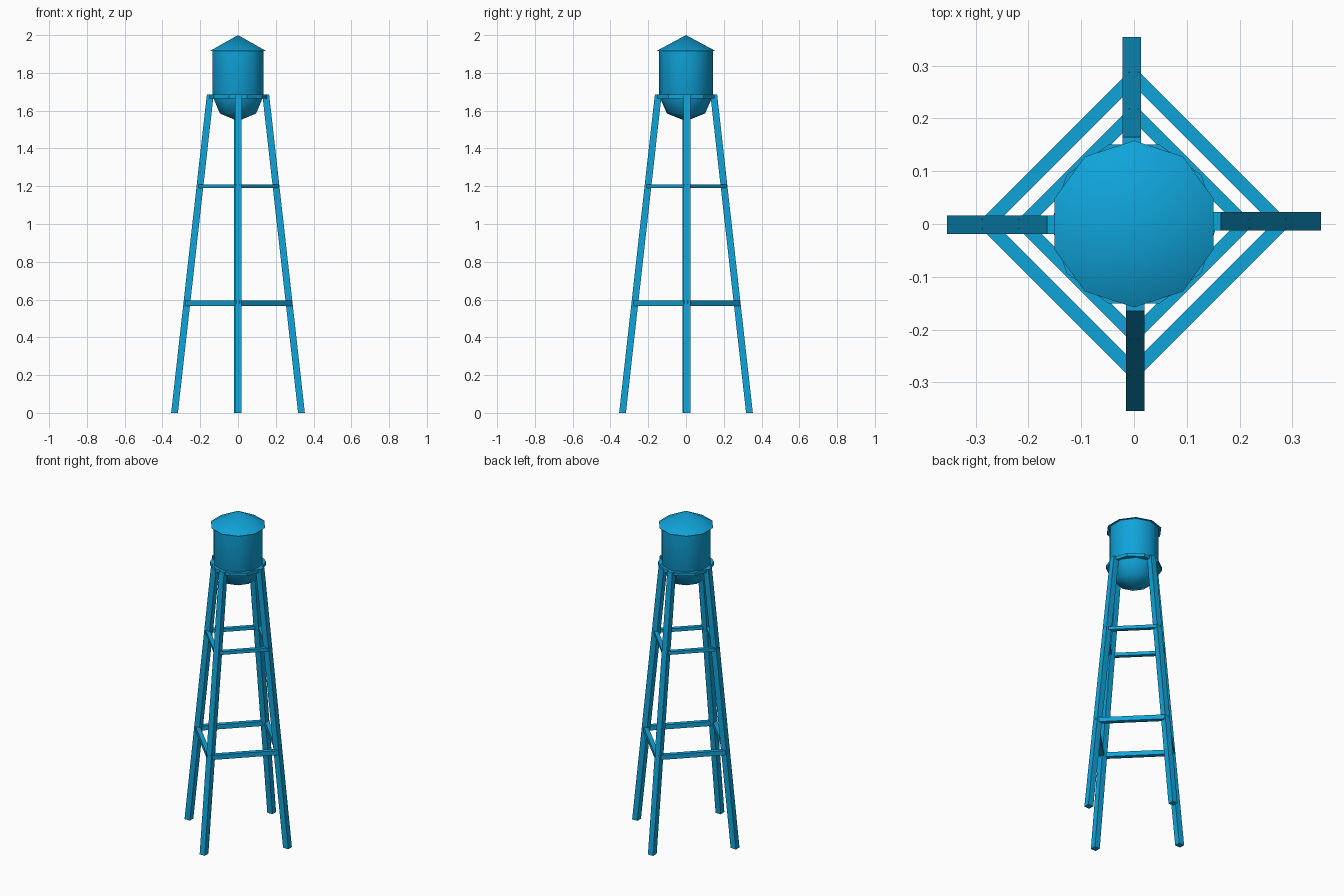
import bpy
import bmesh
from math import radians, pi, cos, sin
from mathutils import Matrix, Vector

cube = bpy.data.objects.get("Cube")
if cube:
    bpy.data.objects.remove(cube)

paint = bpy.data.materials.new("blue paint")
paint.use_nodes = True
BLUE = (0.005, 0.37, 0.70, 1.0)
paint.diffuse_color = BLUE
paint.node_tree.nodes["Principled BSDF"].inputs["Base Color"].default_value = BLUE

SIDES = 10


def finish(name, bm, smooth=False):
    bmesh.ops.recalc_face_normals(bm, faces=bm.faces)
    mesh = bpy.data.meshes.new(name)
    bm.to_mesh(mesh)
    bm.free()
    mesh.materials.append(paint)
    obj = bpy.data.objects.new(name, mesh)
    bpy.context.collection.objects.link(obj)
    if smooth:
        bpy.ops.object.select_all(action='DESELECT')
        obj.select_set(True)
        bpy.context.view_layer.objects.active = obj
        bpy.ops.object.shade_smooth_by_angle(angle=radians(50))
    return obj


def lathe(name, profile, turn, smooth=True):
    """Spin (radius, z) points, from bottom to top, into a closed ten-sided solid."""
    bm = bmesh.new()
    rings = []
    for r, z in profile:
        if r == 0:
            rings.append([bm.verts.new((0, 0, z))] * SIDES)
        else:
            angles = [turn + 2 * pi * i / SIDES for i in range(SIDES)]
            rings.append([bm.verts.new((r * cos(a), r * sin(a), z)) for a in angles])
    for low, high in zip(rings, rings[1:]):
        for i in range(SIDES):
            j = (i + 1) % SIDES
            corners = dict.fromkeys((low[i], low[j], high[j], high[i]))
            bm.faces.new(list(corners))
    return finish(name, bm, smooth)


def beam(name, start, end, width, height):
    """Box running between two points; the end faces stay upright."""
    start, end = Vector(start), Vector(end)
    side = (end - start).cross(Vector((0, 0, 1))).normalized() * width / 2
    up = Vector((0, 0, height / 2))
    bm = bmesh.new()
    loops = [[bm.verts.new(p + side * s + up * u)
              for s, u in ((-1, -1), (1, -1), (1, 1), (-1, 1))] for p in (start, end)]
    for loop in loops:
        bm.faces.new(loop)
    for i in range(4):
        j = (i + 1) % 4
        bm.faces.new((loops[0][i], loops[0][j], loops[1][j], loops[1][i]))
    return finish(name, bm)


# Tank with rounded belly, conical roof and walkway ring
lathe("tank", [(0, 1.545), (0.101, 1.585), (0.143, 1.68), (0.143, 1.918), (0, 1.918)], pi / 2)
lathe("roof", [(0, 1.915), (0.158, 1.915), (0, 2.0)], pi / 2)
lathe("walkway_ring", [(0, 1.665), (0.158, 1.665), (0.158, 1.685), (0, 1.685)], 0, False)

# Four leaning legs, cut level at top and foot
LEG_TOP, FOOT_R, TOP_R = 1.685, 0.336, 0.147
legs = (("left", 0.005), ("back", 0.004), ("right", 0.001), ("front", 0.002))
for k, (label, shift) in enumerate(legs):
    bm = bmesh.new()
    bmesh.ops.create_cube(bm, size=1)
    for v in bm.verts:
        top = v.co.z > 0
        v.co = Vector((v.co.x * 0.036 + (TOP_R if top else FOOT_R),
                       v.co.y * 0.035 + shift,
                       LEG_TOP if top else 0))
    bm.transform(Matrix.Rotation(k * pi / 2, 4, 'Z'))
    finish(label + "_leg", bm)

# Two square tiers of cross braces joining neighbouring legs
for tier, z, reach, width, height in (("lower", 0.58, 0.28, 0.026, 0.028),
                                      ("upper", 1.2, 0.211, 0.024, 0.02)):
    for k, label in enumerate(("back_left", "back_right", "front_right", "front_left")):
        a, b = k * pi / 2, (k + 1) * pi / 2
        beam(f"{tier}_brace_{label}",
             (reach * cos(a), reach * sin(a), z),
             (reach * cos(b), reach * sin(b), z), width, height)
